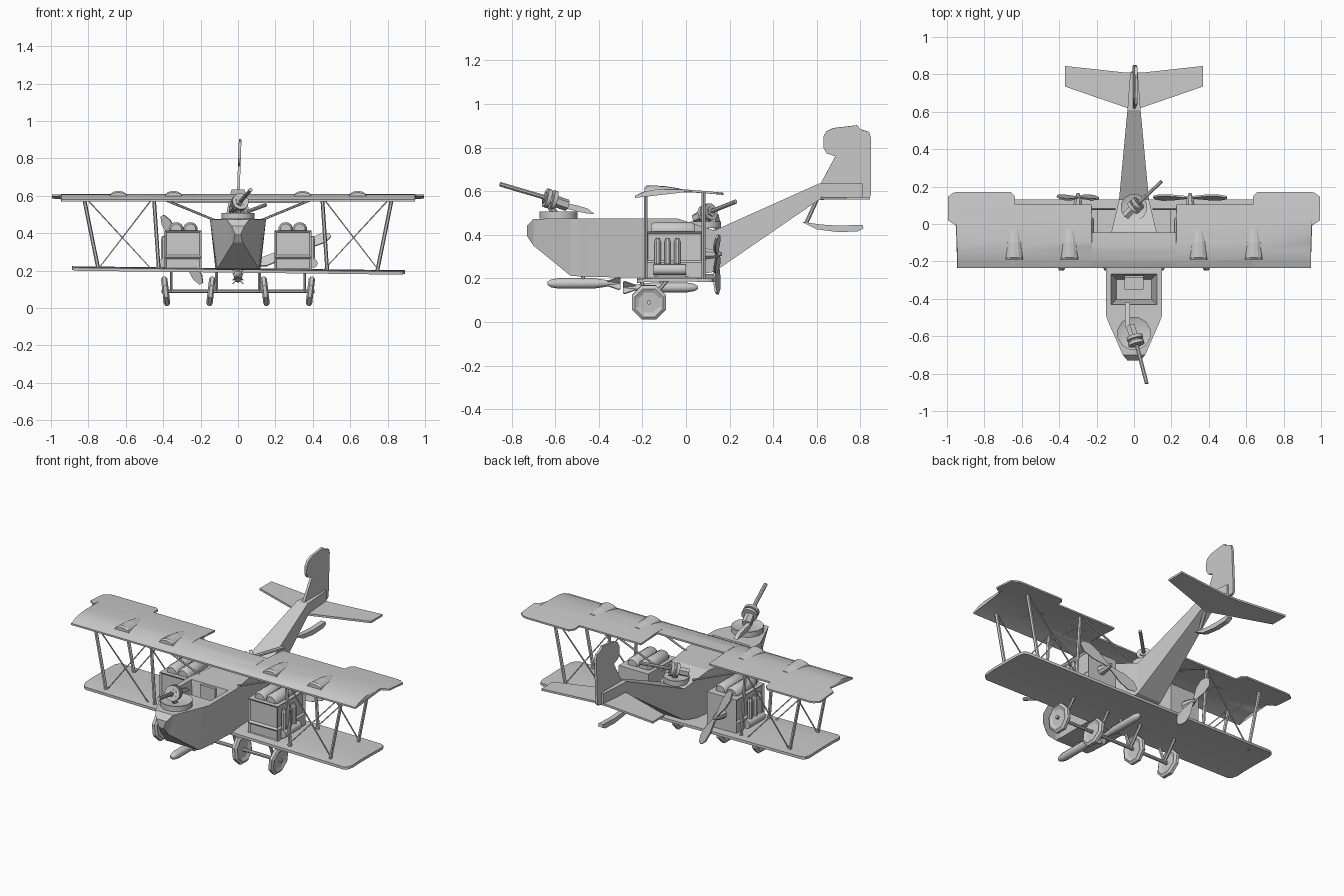
import bpy, bmesh, math
from mathutils import Matrix, Vector

cube = bpy.data.objects.get("Cube")
if cube:
    bpy.data.objects.remove(cube, do_unlink=True)

grey = bpy.data.materials.new("plain_grey")
grey.use_nodes = True
COLOUR = (0.6, 0.6, 0.6, 1)
grey.diffuse_color = COLOUR
grey.node_tree.nodes["Principled BSDF"].inputs["Base Color"].default_value = COLOUR


def finish(name, bm, smooth=False):
    bmesh.ops.recalc_face_normals(bm, faces=bm.faces)
    mesh = bpy.data.meshes.new(name)
    bm.to_mesh(mesh)
    bm.free()
    ob = bpy.data.objects.new(name, mesh)
    mesh.materials.append(grey)
    bpy.context.collection.objects.link(ob)
    if smooth:
        bpy.ops.object.select_all(action="DESELECT")
        ob.select_set(True)
        bpy.context.view_layer.objects.active = ob
        bpy.ops.object.shade_smooth_by_angle(angle=math.radians(40))
    return ob


def loft_bm(rings):
    bm = bmesh.new()
    rows = [[bm.verts.new(p) for p in ring] for ring in rings]
    n = len(rows[0])
    for a, b in zip(rows, rows[1:]):
        for i in range(n):
            j = (i + 1) % n
            bm.faces.new((a[i], a[j], b[j], b[i]))
    bm.faces.new(rows[0])
    bm.faces.new(rows[-1][::-1])
    bmesh.ops.recalc_face_normals(bm, faces=bm.faces)
    return bm


def turned(name, a, b, profile, sides=8, dish=0):
    """Solid of revolution from a to b; profile holds (fraction, radius)."""
    a, b = Vector(a), Vector(b)
    rot = (b - a).to_track_quat("Z", "Y")
    rings = []
    for f, r in profile:
        rings.append([a.lerp(b, f) + rot @ Vector((r * math.cos(t), r * math.sin(t), 0))
                      for t in [math.tau * (i + 0.5) / sides for i in range(sides)]])
    bm = loft_bm(rings)
    if dish:
        caps = [f for f in bm.faces if len(f.verts) == sides]
        bmesh.ops.inset_individual(bm, faces=caps, thickness=dish, depth=-0.008)
    return finish(name, bm, sides > 8)


def rod(name, a, b, r, sides=8):
    return turned(name, a, b, [(0, r), (1, r)], sides)


def box(name, lo, hi, inset_dirs=(), rim=0.015):
    lo, hi = Vector(lo), Vector(hi)
    bm = bmesh.new()
    size = Matrix.Diagonal((*(hi - lo), 1))
    bmesh.ops.create_cube(bm, size=1, matrix=Matrix.Translation((lo + hi) / 2) @ size)
    faces = [f for f in bm.faces if any(f.normal.dot(Vector(d)) > 0.9 for d in inset_dirs)]
    if faces:
        bmesh.ops.inset_individual(bm, faces=faces, thickness=rim, depth=-0.01)
    return finish(name, bm)


def plate(name, pts, matrix, t):
    return finish(name, loft_bm([[matrix @ Vector((u, v, w)) for u, v in pts]
                                 for w in (-t / 2, t / 2)]))


SIDE = Matrix(((0, 0, 1, 0), (1, 0, 0, 0), (0, 1, 0, 0), (0, 0, 0, 1)))
CAMBER = [(-0.24, 0.577), (-0.2, 0.596), (-0.13, 0.61), (-0.03, 0.61), (0.1, 0.6), (0.18, 0.592)]


def camber(y):
    for (a, za), (b, zb) in zip(CAMBER, CAMBER[1:]):
        if y <= b:
            return za + (zb - za) * (y - a) / (b - a)


def wing(name, stations, z, bend, t, n=9):
    full = [(-x, f, b) for x, f, b in reversed(stations)] + stations
    rings = []
    for x, f, b in full:
        ys = [f + (b - f) * i / n for i in range(n + 1)]
        top = [(x, y, z + bend * (camber(y) - 0.61)) for y in ys]
        rings.append(top + [(px, py, pz - t) for px, py, pz in reversed(top)])
    return finish(name, loft_bm(rings), True)


# Wings: the upper one has a rear cutout and broad ailerons
F = -0.235
wing("upper_wing", [(0.224, F, -0.045), (0.226, F, 0.105), (0.635, F, 0.105), (0.638, F, 0.15),
                    (0.66, F, 0.172), (0.945, F, 0.172), (0.952, -0.01, 0.17),
                    (0.965, 0, 0.168), (0.995, 0.02, 0.145)], 0.61, 1, 0.01)
lower = wing("lower_wing", [(0.86, -0.225, 0.13), (0.88, -0.21, 0.12), (0.89, -0.18, 0.095)],
             0.213, 0.3, 0.016)
lower.rotation_euler.y = 0.012

# Fuselage sections: y, half width at top, at bottom, bottom z, top z
SECTIONS = [(-0.73, 0.035, 0.015, 0.395, 0.44), (-0.7, 0.06, 0.025, 0.35, 0.473),
            (-0.53, 0.135, 0.11, 0.212, 0.475), (-0.49, 0.15, 0.115, 0.209, 0.475),
            (-0.46, 0.15, 0.115, 0.207, 0.475), (-0.24, 0.15, 0.12, 0.203, 0.475),
            (-0.04, 0.12, 0.11, 0.2, 0.475), (0.13, 0.08, 0.08, 0.23, 0.42),
            (0.61, 0.035, 0.035, 0.56, 0.635), (0.81, 0.02, 0.02, 0.57, 0.635)]
bm = loft_bm([[(-w, y, t), (w, y, t), (v, y, b), (-v, y, b)] for y, w, v, b, t in SECTIONS])
well = [f for f in bm.faces if f.normal.z > 0.9 and -0.4 < f.calc_center_median().y < -0.3]
bmesh.ops.inset_region(bm, faces=well, thickness=0.04)
bmesh.ops.inset_region(bm, faces=well, thickness=0.04, depth=-0.15)
finish("fuselage", bm)
box("seat", (-0.05, -0.35, 0.33), (0.05, -0.28, 0.38))
box("seat_back", (-0.05, -0.29, 0.33), (0.05, -0.275, 0.47))

# Tail surfaces and skid; the fin leans slightly
LEAN = Matrix.Translation((0, 0, 0.57)) @ Matrix.Rotation(0.035, 4, "Y") @ Matrix.Translation((0, 0, -0.57))
plate("fin_and_rudder", [(0.61, 0.62), (0.685, 0.76), (0.645, 0.775), (0.63, 0.8), (0.63, 0.85),
                         (0.645, 0.875), (0.675, 0.89), (0.785, 0.903), (0.8, 0.885),
                         (0.84, 0.872), (0.848, 0.85), (0.85, 0.585), (0.84, 0.57), (0.61, 0.56)],
      LEAN @ SIDE, 0.014)
for s, side in ((1, "left"), (-1, "right")):
    plate("tailplane_" + side, [(0, 0.61), (s * 0.05, 0.625), (s * 0.37, 0.735),
                                (s * 0.37, 0.845), (s * 0.05, 0.81), (0, 0.81)],
          Matrix.Translation((0, 0, 0.567)), 0.012)
plate("tail_skid", [(0.53, 0.46), (0.6, 0.425), (0.7, 0.412), (0.79, 0.416), (0.815, 0.43),
                    (0.81, 0.446), (0.7, 0.442), (0.62, 0.447)], SIDE, 0.03)
rod("skid_strut", (0, 0.55, 0.45), (0, 0.6, 0.56), 0.01)

# Paired parts
BLADE = [(-0.21, -0.01), (-0.17, -0.028), (-0.1, -0.026), (-0.03, -0.01), (0.03, -0.01),
         (0.1, -0.026), (0.17, -0.028), (0.21, -0.01), (0.21, 0.01), (0.17, 0.028),
         (0.1, 0.026), (0.03, 0.01), (-0.03, 0.01), (-0.1, 0.026), (-0.17, 0.028), (-0.21, 0.01)]
for s, side in ((1, "left"), (-1, "right")):
    # Wing-top fairings
    for k, x in enumerate((0.345, 0.64)):
        rings = []
        for y, w, h in ((-0.19, 0.047, 0.02), (-0.18, 0.046, 0.029), (-0.1, 0.04, 0.026), (-0.03, 0.03, 0.015)):
            rings.append([(s * x + w * math.cos(a), y, 0.598 + h * math.sin(a))
                          for a in [math.pi * i / 6 for i in range(7)]])
        finish(f"wing_fairing_{side}_{k}", loft_bm(rings))
    # Engine housings with recessed panels, cylinders and pipes
    x0, x1 = sorted((s * 0.195, s * 0.392))
    dirs = ((0, -1, 0), (s, 0, 0))
    box("engine_base_" + side, (x0, -0.185, 0.2), (x1, 0.08, 0.272), dirs[:1])
    box("engine_housing_" + side, (x0, -0.185, 0.272), (x1, 0.08, 0.415), dirs)
    for k, x in enumerate((0.255, 0.33)):
        turned(f"engine_cylinder_{side}_{k}", (s * x, -0.16, 0.42), (s * x, 0.04, 0.42),
               [(0, 0.03), (0.08, 0.04), (0.92, 0.04), (1, 0.03)], 12)
    for k, y in enumerate((-0.13, -0.085, -0.04)):
        turned(f"exhaust_pipe_{side}_{k}", (s * 0.398, y, 0.265), (s * 0.398, y, 0.385),
               [(0, 0.016), (0.85, 0.016), (1, 0.008)])
    rod("oil_tank_" + side, (s * 0.4, -0.15, 0.24), (s * 0.4, 0, 0.24), 0.025, 12)
    # Pusher propeller
    spin = Matrix.Rotation(math.radians(-22 if s > 0 else -120), 4, "Y")
    tilt = Matrix.Rotation(math.radians(65), 4, "X")
    plate("propeller_" + side, BLADE, Matrix.Translation((s * 0.3, 0.142, 0.312)) @ spin @ tilt, 0.01)
    turned("propeller_hub_" + side, (s * 0.3, 0.07, 0.312), (s * 0.3, 0.165, 0.312),
           [(0, 0.03), (0.6, 0.022), (1, 0.008)])
    # Struts and bracing wires
    for k, y in enumerate((-0.185, 0.08)):
        z = camber(y) - 0.005
        for tag, top, foot in (("outer", s * 0.825, s * 0.745), ("inner", s * 0.45, s * 0.45 + 0.027)):
            rod(f"{tag}_strut_{side}_{k}", (top, y, z), (foot, y, 0.2), 0.01, 6)
        rod(f"rising_wire_{side}_{k}", (s * 0.46, y, 0.205), (s * 0.82, y, z), 0.004, 4)
        rod(f"falling_wire_{side}_{k}", (s * 0.45, y, z), (s * 0.75, y, 0.205), 0.004, 4)
        rod(f"cabane_{side}_{k}", (s * 0.43, y, z), (s * 0.1, y, 0.46), 0.006, 6)
    # Wheels, slightly canted, and their legs
    for k, x in enumerate((0.145, 0.387)):
        cant = s * (0.002 if k else -0.002)
        turned(f"wheel_{side}_{k}", (s * x - 0.017, -0.17, 0.09 + cant), (s * x + 0.017, -0.17, 0.09 - cant),
               [(0, 0.07), (0.25, 0.085), (0.75, 0.085), (1, 0.07)], 8, 0.02)
        for j, y in enumerate((-0.21, -0.08)):
            rod(f"wheel_leg_{side}_{k}{j}", (s * (x - 0.03), -0.17, 0.09), (s * (x - 0.03), y, 0.2), 0.009, 6)
rod("axle", (-0.41, -0.17, 0.09), (0.41, -0.17, 0.09), 0.01)

# Bombs in tandem, tail to tail
for name, nose, tail, z, r in (("front_bomb", -0.635, -0.31, 0.177, 0.024), ("rear_bomb", 0.055, -0.28, 0.158, 0.022)):
    turned(name, (0, nose, z), (0, tail, z), [(0, r * 0.3), (0.05, r * 0.75), (0.15, r), (0.65, r), (1, r * 0.3)], 10)
    d = 0.05 if tail > nose else -0.05
    for k in range(2):
        turn = Matrix.Translation((0, tail, z)) @ Matrix.Rotation(math.pi * (0.25 + k / 2), 4, "Y")
        plate(f"{name}_fin_{k}", [(-d, -0.015), (0, -0.04), (d * 0.2, -0.035), (d * 0.2, 0.035), (0, 0.04), (-d, 0.015)],
              turn @ SIDE, 0.006)
    rod(name + "_rack", (0, (nose + tail) / 2, z), (0, (nose + tail) / 2, 0.21), 0.01)


# Gun positions: ring, pedestal, body, drum, barrel and grip
def gun(name, ring, r, z, muzzle, body, tail, scale):
    turned(name + "_ring", (0, ring, z), (0, ring, z + 0.032), [(0, r), (1, r)], 12, 0.02)
    muzzle, body, tail = Vector(muzzle), Vector(body), Vector(tail)
    rod(name + "_pedestal", (0, ring, z), (muzzle + tail * 2) / 3, 0.016)
    rod(name + "_barrel", body, muzzle, 0.011 * scale)
    rod(name + "_body", tail, body, 0.027 * scale, 6)
    axis = (muzzle - body).normalized()
    for k, off in enumerate((0.005, 0.035)):
        turned(f"{name}_drum_{k}", body - axis * off, body - axis * (off + 0.018),
               [(0, 0.045 * scale), (1, 0.045 * scale)], 12)


gun("front_gun", -0.585, 0.09, 0.475, (0.068, -0.853, 0.632), (0.015, -0.65, 0.572), (-0.02, -0.545, 0.535), 1)
plate("front_gun_grip", [(-0.55, 0.545), (-0.5, 0.535), (-0.45, 0.52), (-0.42, 0.495),
                         (-0.45, 0.497), (-0.5, 0.507), (-0.55, 0.52)],
      Matrix.Translation((-0.035, 0, 0)) @ SIDE, 0.025)
gun("rear_gun", 0.09, 0.072, 0.43, (0.148, 0.228, 0.552), (0.03, 0.118, 0.508), (-0.045, 0.045, 0.475), 0.9)
